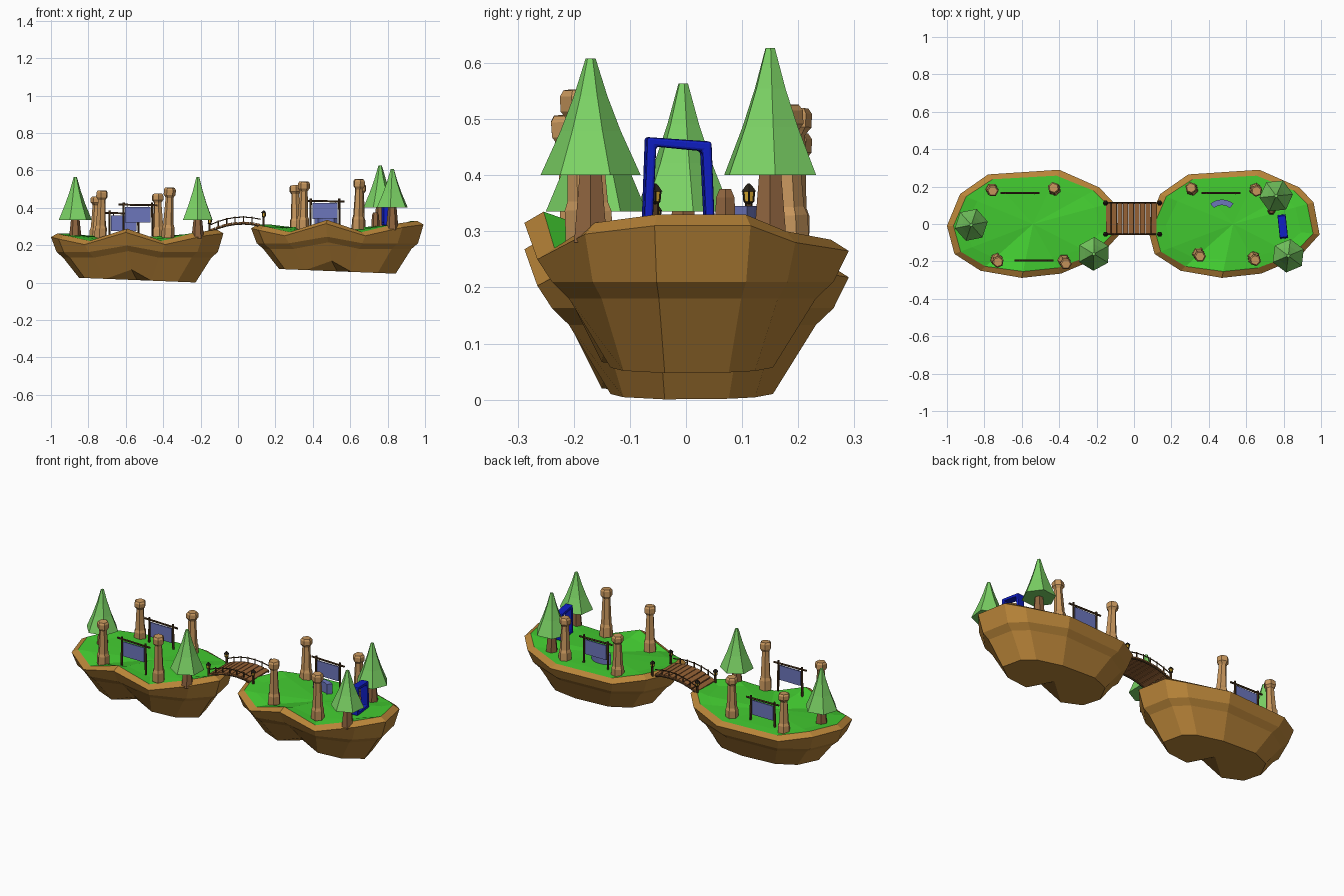
import bpy, bmesh, math
from mathutils import Matrix, Vector, Euler

if "Cube" in bpy.data.objects:
    bpy.data.objects.remove(bpy.data.objects["Cube"])


def material(name, r, g, b):
    m = bpy.data.materials.new(name)
    m.diffuse_color = (r, g, b, 1)
    m.use_nodes = True
    m.node_tree.nodes["Principled BSDF"].inputs["Base Color"].default_value = m.diffuse_color
    return m


ROCK = material("rock", .48, .23, .04)
GRASS = material("grass", .055, .60, .03)
LEAF = material("leaf", .20, .65, .13)
BARK = material("bark", .28, .13, .05)
STONE = material("sandstone", .58, .31, .11)
WOOD = material("dark_wood", .07, .035, .012)
PLANK = material("plank", .30, .12, .035)
PANEL = material("panel", .15, .18, .50)
BLUE = material("portal_blue", .005, .013, .55)
IRON = material("iron", .02, .015, .01)
GLOW = material("lantern_glow", .7, .4, .03)


def finish(name, bm, mats, loc=(0, 0, 0), rot=(0, 0, 0)):
    bmesh.ops.recalc_face_normals(bm, faces=bm.faces)
    me = bpy.data.meshes.new(name)
    bm.to_mesh(me)
    bm.free()
    for m in mats:
        me.materials.append(m)
    ob = bpy.data.objects.new(name, me)
    ob.location, ob.rotation_euler = loc, rot
    bpy.context.collection.objects.link(ob)
    return ob


def skin(bm, rings):
    """Bridge successive vertex rings; returns faces grouped by band."""
    bands = []
    for a, b in zip(rings, rings[1:]):
        n = len(a)
        bands.append([bm.faces.new((a[i], a[(i + 1) % n], b[(i + 1) % n], b[i])) for i in range(n)])
    return bands


def lathe(name, profile, sides, loc, mat, rot=(0, 0, 0), turn=0):
    bm = bmesh.new()
    rings = [[bm.verts.new((r * math.cos(math.tau * i / sides + turn),
                            r * math.sin(math.tau * i / sides + turn), z)) for i in range(sides)]
             for r, z in profile]
    skin(bm, rings)
    bm.faces.new(rings[0])
    bm.faces.new(rings[-1])
    return finish(name, bm, [mat], loc, rot)


def box(name, size, loc, mat, rot=(0, 0, 0)):
    bm = bmesh.new()
    bmesh.ops.create_cube(bm, size=1, matrix=Matrix.Diagonal((*size, 1)))
    return finish(name, bm, [mat], loc, rot)


def beam(name, a, b, r, mat):
    a, b = Vector(a), Vector(b)
    rot = (b - a).to_track_quat('Z', 'Y').to_euler()
    return lathe(name, [(r, 0), (r, (b - a).length)], 5, a, mat, rot)


# Floating islands: outline x, y, top height, front lift
OUTLINE = [(-.46, -.01, .31, 0), (-.39, .16, .31, 0), (-.24, .265, .285, 0), (.14, .29, .285, 0),
           (.355, .195, .30, 0), (.43, .115, .33, 0), (.462, -.056, .33, 0), (.35, -.18, .315, 0),
           (.15, -.265, .27, 0), (-.06, -.288, .335, 1), (-.28, -.25, .27, 0), (-.42, -.16, .30, 0)]


def island(name, loc):
    bm = bmesh.new()

    def ring(inset, height):
        out = []
        for x, y, t, lift in OUTLINE:
            k = 1 - inset / math.hypot(x, y)
            out.append(bm.verts.new((x * k, y * k, height(x * k, t, lift))))
        return out
    rings = [ring(.15, lambda x, t, f: .06 - .04 * x + .055 * f),
             ring(.065, lambda x, t, f: .18 + .035 * f),
             ring(.03, lambda x, t, f: .21 + .035 * f),
             ring(0, lambda x, t, f: t - .02),
             ring(.035, lambda x, t, f: t),
             ring(.10, lambda x, t, f: .5 * t + .145)]
    bands = skin(bm, rings)
    ends = []
    for r, z in ((rings[0], .06), (rings[-1], .287)):
        c = bm.verts.new((0, 0, z))
        ends.append([bm.faces.new((r[i], r[(i + 1) % 12], c)) for i in range(12)])
    for f in bands[-1] + ends[1]:
        f.material_index = 1
    finish(name, bm, [ROCK, GRASS], loc)


island("left_island", (-.54, 0, -.047))
island("right_island", (.53, 0, 0))

# Trees: six-sided crowns on tapered trunks
for i, (x, y, foot, skirt, top, turn) in enumerate([
        (-.87, -.005, .235, .335, .563, .2), (-.215, -.16, .235, .335, .563, .5),
        (.76, .15, .28, .40, .627, .1), (.825, -.17, .28, .40, .608, .4)]):
    lathe(f"tree_trunk_{i}", [(.034, 0), (.021, skirt - foot + .02)], 6, (x, y, foot), BARK)
    h = top - skirt
    lathe(f"tree_crown_{i}", [(.09, 0), (.054, h * .38), (.03, h * .68), (.009, h)], 6,
          (x, y, skirt), LEAF, turn=turn)

# Stone pillars, slightly leaning
for i, (x, y, foot, top, lean) in enumerate([
        (-.76, .185, .235, .46, 2), (-.425, .185, .235, .475, -2),
        (-.735, -.19, .24, .492, 3), (-.375, -.195, .24, .508, 4),
        (.31, .185, .28, .52, -2), (.65, .185, .28, .525, 2),
        (.345, -.16, .285, .54, 3), (.64, -.18, .285, .553, 3)]):
    h = top - foot
    prof = [(.035, 0), (.034, .2), (.028, .26), (.021, .8), (.026, .83), (.032, .86), (.032, .96), (.025, 1)]
    lathe(f"pillar_{i}", [(r, z * h) for r, z in prof], 6, (x, y, foot), STONE,
          (math.radians(lean), math.radians(lean * .6), 0), i * .7)

# Hanging notice boards: centre x, y, bar height, ground
for i, (x, y, bar, foot) in enumerate([(-.535, -.195, .415, .25), (-.61, .165, .37, .235), (.465, .165, .435, .28)]):
    beam(f"board_bar_{i}", (x - .105, y, bar + .002), (x + .105, y, bar - .002), .0055, WOOD)
    for s in (-1, 1):
        beam(f"board_post_{i}", (x + s * .078, y, foot), (x + s * .076, y, bar + .014), .006, WOOD)
        beam(f"board_rope_{i}", (x + s * .055, y, bar - .02), (x + s * .055, y, bar), .002, WOOD)
    box(f"board_panel_{i}", (.136, .007, .084), (x, y, bar - .053), PANEL)

# Curved counter on the right island
bm = bmesh.new()
N = 7
cols = []
for i in range(N):
    a = math.radians(-40 + 80 * i / (N - 1))
    cols.append([bm.verts.new((r * math.sin(a), r * math.cos(a) - .09, z))
                 for r, z in ((.066, 0), (.096, 0), (.096, .06), (.066, .06))])
skin(bm, cols)
bm.faces.new(cols[0])
bm.faces.new(cols[-1])
finish("counter", bm, [PANEL], (.47, .125, .285))

# Small standing stone beside the tree
lathe("standing_stone", [(.022, 0), (.019, .065), (.012, .08)], 6, (.735, .07, .295), BARK)

# Open square portal frame
bm = bmesh.new()
rings = []
for x, d in ((-.022, 0), (.022, 0), (.022, .017), (-.022, .017)):
    rings.append([bm.verts.new((x, y, z)) for y, z in
                  ((-.066 + d, d), (.062 - d, d), (.056 - d, .155 - d), (-.06 + d, .163 - d))])
skin(bm, rings + rings[:1])
portal = finish("portal_frame", bm, [BLUE], (.795, -.012, .305), (0, 0, math.radians(6)))
bev = portal.modifiers.new("soft_edges", 'BEVEL')
bev.width, bev.segments = .005, 2

# Arched plank bridge


def deck(t):
    return -.15 + .27 * t, .272 + .03 * t + .1 * t * (1 - t)


YS = (-.055, .112)
COUNT = 9
for i in range(COUNT):
    (x0, z0), (x1, z1) = deck(i / COUNT), deck((i + 1) / COUNT)
    box(f"bridge_plank_{i}", (.027, .172, .010), ((x0 + x1) / 2, .0285, (z0 + z1) / 2 + .006), PLANK,
        (0, -math.atan2(z1 - z0, x1 - x0), 0))
for y in YS:
    for i in range(6):
        (x0, z0), (x1, z1) = deck(i / 6), deck((i + 1) / 6)
        beam("bridge_stringer", (x0, y, z0), (x1, y, z1), .005, WOOD)
        beam("bridge_rail", (x0, y, z0 + .036), (x1, y, z1 + .036), .003, WOOD)
        if i:
            beam("bridge_baluster", (x0, y, z0), (x0, y, z0 + .042), .0035, WOOD)
    # Lantern posts at each corner
    for x, foot, top in ((-.152, .23, .35), (.137, .275, .385)):
        beam("lantern_post", (x, y, foot), (x, y, top - .032), .007, WOOD)
        lathe("lantern_base", [(.006, 0), (.011, .005)], 6, (x, y, top - .037), IRON)
        lathe("lantern_glass", [(.008, 0), (.010, .018)], 6, (x, y, top - .032), GLOW)
        for k in range(3):
            a = math.tau * k / 3
            beam("lantern_bar", (x + .009 * math.cos(a), y + .009 * math.sin(a), top - .032),
                 (x + .011 * math.cos(a), y + .011 * math.sin(a), top - .014), .002, IRON)
        lathe("lantern_roof", [(.015, 0), (.007, .01), (.002, .014)], 6, (x, y, top - .014), IRON)
